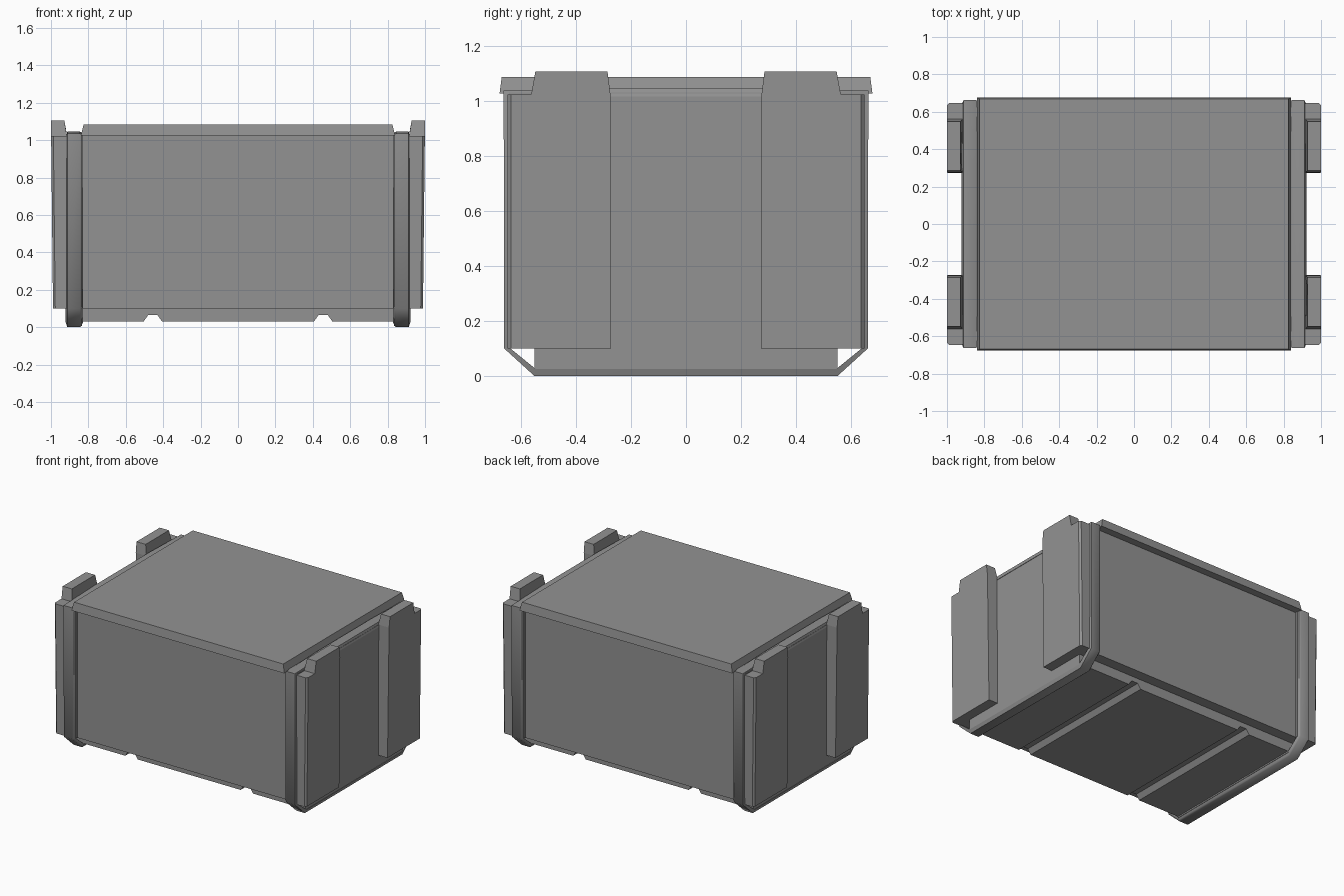
import bpy
import bmesh
import math

if "Cube" in bpy.data.objects:
    bpy.data.objects.remove(bpy.data.objects["Cube"], do_unlink=True)

grey = bpy.data.materials.new("mid grey")
grey.use_nodes = True
grey.diffuse_color = (0.29, 0.29, 0.29, 1)
grey.node_tree.nodes["Principled BSDF"].inputs["Base Color"].default_value = (0.29, 0.29, 0.29, 1)


def finish(name, bm, smooth=None):
    """Turn a bmesh into a named object."""
    bmesh.ops.recalc_face_normals(bm, faces=bm.faces)
    mesh = bpy.data.meshes.new(name)
    bm.to_mesh(mesh)
    bm.free()
    mesh.materials.append(grey)
    obj = bpy.data.objects.new(name, mesh)
    bpy.context.collection.objects.link(obj)
    if smooth:
        bpy.ops.object.select_all(action="DESELECT")
        obj.select_set(True)
        bpy.context.view_layer.objects.active = obj
        bpy.ops.object.shade_smooth_by_angle(angle=math.radians(smooth))
    return obj


def loft(loops, closed=False):
    """Bridge equal-length point loops; cap the ends or join last to first."""
    bm = bmesh.new()
    rows = [[bm.verts.new(p) for p in loop] for loop in loops]
    n = len(rows[0])
    pairs = list(zip(rows, rows[1:]))
    if closed:
        pairs.append((rows[-1], rows[0]))
    else:
        bm.faces.new(rows[0])
        bm.faces.new(rows[-1])
    for a, b in pairs:
        for i in range(n):
            j = (i + 1) % n
            bm.faces.new((a[i], a[j], b[j], b[i]))
    return bm


def mirrored(half):
    """Complete a left-right symmetric outline from its right half."""
    return half + [(-u, v) for u, v in reversed(half)]


def rect(x, y, z):
    return [(-x, -y, z), (x, -y, z), (x, y, z), (-x, y, z)]


# Main box
finish("main_box", loft([rect(0.85, 0.625, 0.1), rect(0.85, 0.625, 1.035)]))

# Base slab with two grooves running front to back
base = mirrored([(0.406, 0.03), (0.43, 0.065), (0.48, 0.065), (0.505, 0.03), (0.85, 0.03), (0.85, 0.11)])
finish("base_slab", loft([[(x, y, z) for x, z in base] for y in (-0.55, 0.55)]))

# Lid with slightly sloping sides
finish("lid", loft([rect(0.84, 0.677, 1.025), rect(0.825, 0.669, 1.085)]))

panel = mirrored([(0.55, 0.02), (0.55, 0.1), (0.642, 0.1), (0.642, 1.03)])
ring_outer = mirrored([(0.55, 0.0), (0.66, 0.1), (0.662, 1.036), (0.3, 1.046)])
ring_inner = mirrored([(0.545, 0.025), (0.641, 0.103), (0.62, 1.01), (0.3, 1.015)])
bracket = [(0.272, 0.1), (0.648, 0.1), (0.648, 1.022), (0.562, 1.022),
           (0.547, 1.105), (0.285, 1.105), (0.275, 1.03)]

for sx, side in ((1, "left"), (-1, "right")):
    # End wall, cut away at the lower corners
    finish(side + "_end_panel",
           loft([[(sx * x, y, z) for y, z in panel] for x in (0.83, 0.918)]))

    # Reinforcing band wrapped around the end, narrowing outward
    sections = [(0.832, ring_inner), (0.835, ring_outer), (0.845, ring_outer),
                (0.912, ring_outer), (0.921, ring_inner)]
    loops = []
    for k, (x, outline) in enumerate(sections):
        drop = 0.008 if k in (1,) else 0
        loops.append([(sx * x, y * (1 - drop), z + (drop if z < 0.5 else -drop))
                      for y, z in outline])
    finish(side + "_end_band", loft(loops, closed=True), smooth=55)

    # Tall corner brackets with a raised tab
    for sy, depth in ((-1, "front"), (1, "back")):
        inner = [(sx * (0.928 if z > 1.03 else 0.915), sy * y, z) for y, z in bracket]
        outer = [(sx * (1.0 - 0.011 * (1.105 - z)), sy * y, z) for y, z in bracket]
        bm = loft([inner, outer])
        corner = [e for e in bm.edges
                  if all(abs(v.co.x) > 0.95 and abs(v.co.y) > 0.64 for v in e.verts)]
        bmesh.ops.bevel(bm, geom=corner, offset=0.012, segments=1, affect="EDGES")
        finish(side + "_" + depth + "_bracket", bm)
